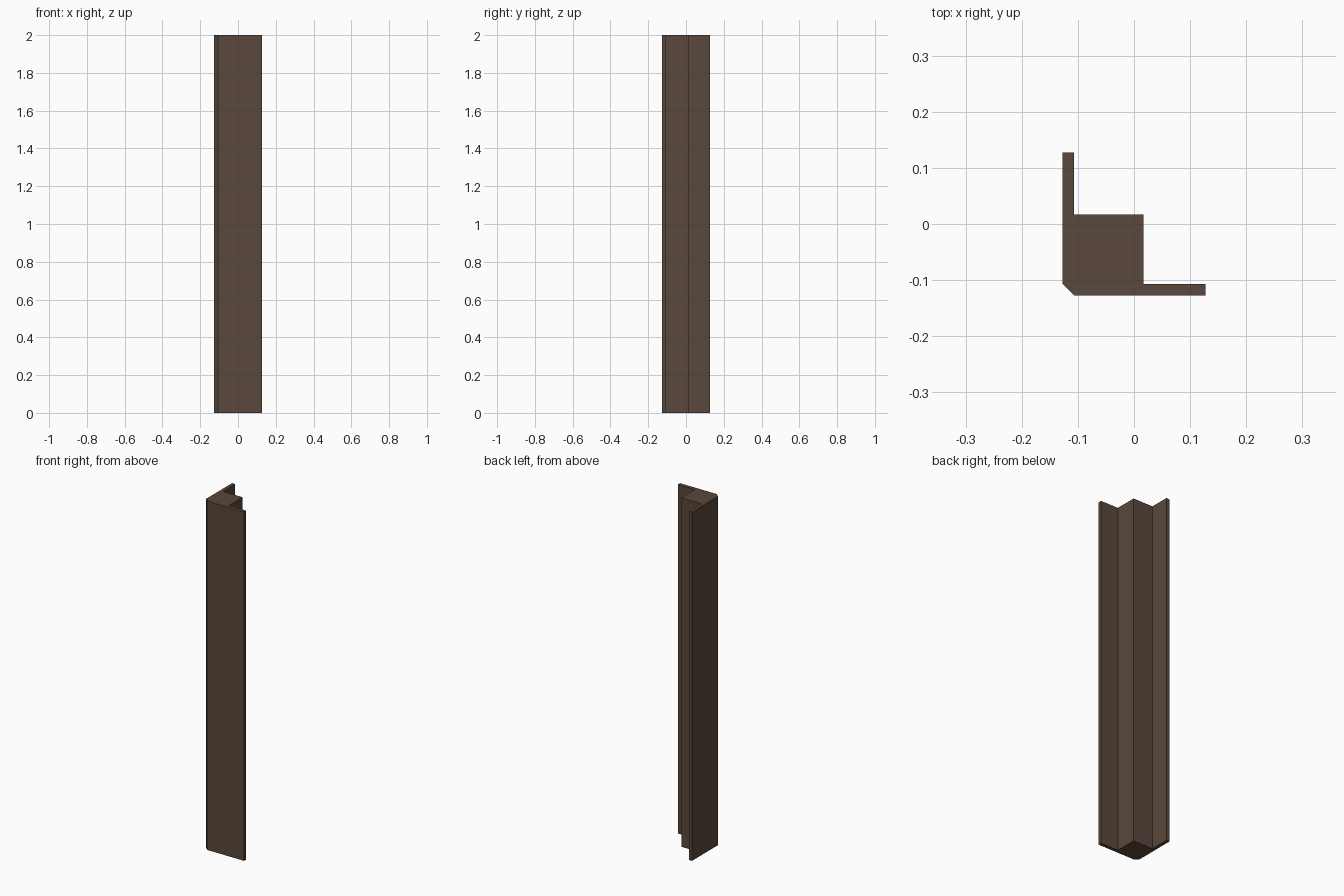
import bpy
import bmesh

cube = bpy.data.objects.get("Cube")
if cube:
    bpy.data.objects.remove(cube, do_unlink=True)

HEIGHT = 2.0
OUTER = 0.127   # outer reach of both flanges
INNER = 0.107   # inner face of the flanges, also the chamfer
POST = 0.017    # inner corner of the square core

# Dark brown wood
brown = bpy.data.materials.new("dark_brown")
brown.use_nodes = True
color = (0.102, 0.065, 0.045, 1)
brown.diffuse_color = color
shader = brown.node_tree.nodes["Principled BSDF"]
shader.inputs["Base Color"].default_value = color
shader.inputs["Roughness"].default_value = 0.8

# Half of the section: chamfer, front flange, side of the core
half = [(-INNER, -OUTER), (OUTER, -OUTER), (OUTER, -INNER), (POST, -INNER)]
# The other half mirrors it across the diagonal
profile = half + [(POST, POST)] + [(y, x) for x, y in reversed(half)]

# Corner post: section extruded upward
bm = bmesh.new()
base = bm.faces.new([bm.verts.new((x, y, 0)) for x, y in profile])
top = bmesh.ops.extrude_face_region(bm, geom=[base], use_keep_orig=True)
verts = [v for v in top["geom"] if isinstance(v, bmesh.types.BMVert)]
bmesh.ops.translate(bm, verts=verts, vec=(0, 0, HEIGHT))
bmesh.ops.recalc_face_normals(bm, faces=bm.faces)

mesh = bpy.data.meshes.new("corner_post")
bm.to_mesh(mesh)
bm.free()
mesh.materials.append(brown)
post = bpy.data.objects.new("corner_post", mesh)
bpy.context.collection.objects.link(post)
